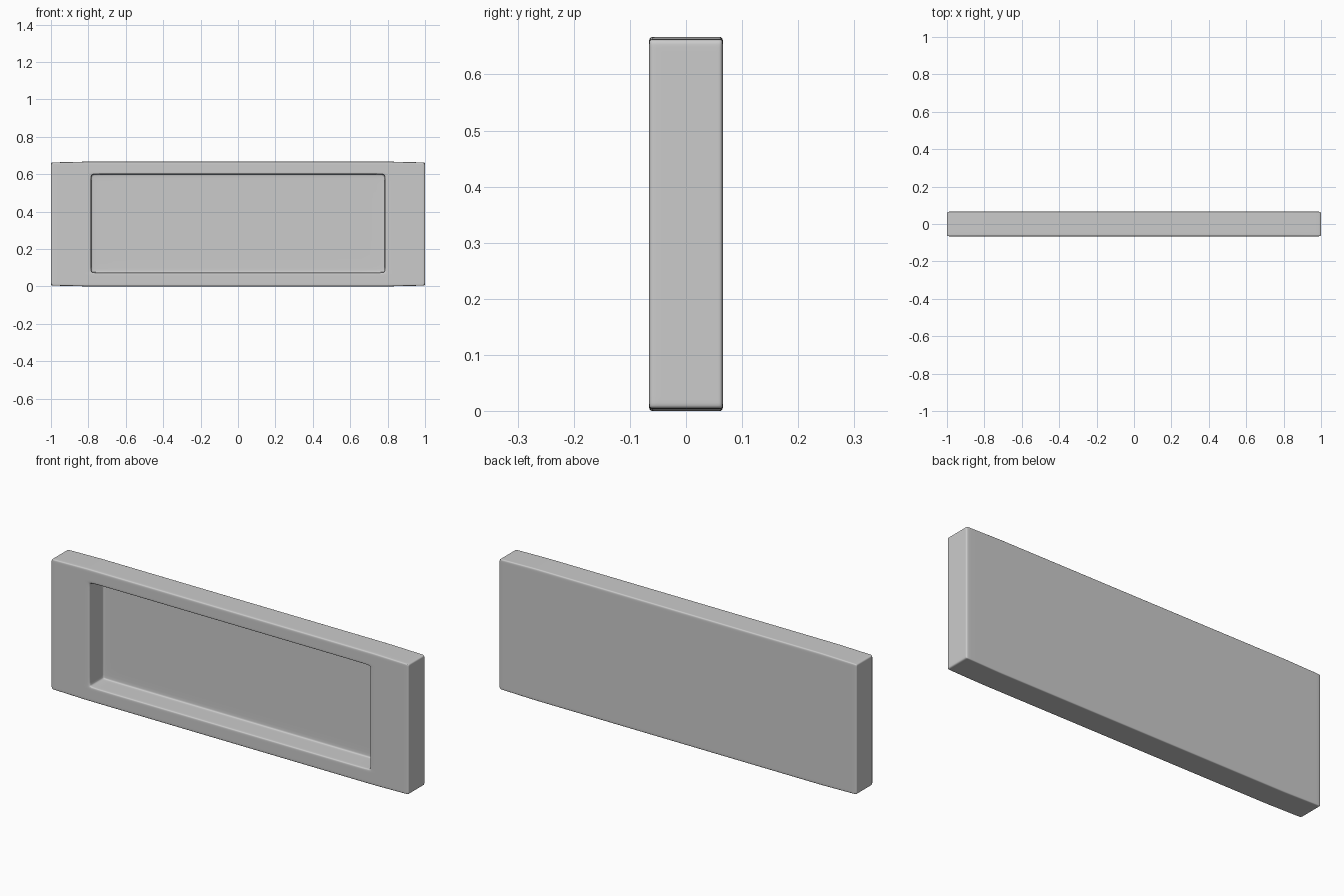
import bpy, bmesh

if "Cube" in bpy.data.objects:
    bpy.data.objects.remove(bpy.data.objects["Cube"])

# Grid lines of the control cage (tight pairs hold the rounded edges)
half = [0.76, 0.785, 0.81, 0.975, 1.0]
xs = [-v for v in reversed(half)] + half
ys = [-0.066, -0.057, 0.036, 0.045, 0.057, 0.066]
zs = [0.0, 0.015, 0.06, 0.073, 0.095, 0.575, 0.6, 0.613, 0.652, 0.667]


def solid(i, j, k):
    """True where the panel has material: the block minus the front pocket."""
    if not (0 <= i < len(xs) - 1 and 0 <= j < len(ys) - 1 and 0 <= k < len(zs) - 1):
        return False
    x, y, z = [(a[n] + a[n + 1]) / 2 for a, n in ((xs, i), (ys, j), (zs, k))]
    return not (abs(x) < 0.785 and y < 0.045 and 0.073 < z < 0.6)


bm = bmesh.new()
verts = {}


def vert(c):
    if c not in verts:
        x, y, z = xs[c[0]], ys[c[1]], zs[c[2]]
        # long edges ease in slightly towards the ends
        if abs(x) > 0.9:
            z += 0.004 if c[2] == 0 else -0.004 if c[2] == len(zs) - 1 else 0
        verts[c] = bm.verts.new((x, y, z))
    return verts[c]


# Skin the boundary between solid and empty cells
for i in range(len(xs) - 1):
    for j in range(len(ys) - 1):
        for k in range(len(zs) - 1):
            if not solid(i, j, k):
                continue
            for axis in range(3):
                for side in (0, 1):
                    n = [i, j, k]
                    n[axis] += 2 * side - 1
                    if solid(*n):
                        continue
                    quad = []
                    for u, v in ((0, 0), (1, 0), (1, 1), (0, 1)):
                        c = [i, j, k]
                        c[axis] += side
                        c[(axis + 1) % 3] += u
                        c[(axis + 2) % 3] += v
                        quad.append(vert(tuple(c)))
                    bm.faces.new(quad if side else quad[::-1])

# Recessed panel, smoothed
for f in bm.faces:
    f.smooth = True
mesh = bpy.data.meshes.new("recessed_panel")
bm.to_mesh(mesh)
bm.free()
panel = bpy.data.objects.new("recessed_panel", mesh)
bpy.context.collection.objects.link(panel)
sub = panel.modifiers.new("round_edges", "SUBSURF")
sub.levels = sub.render_levels = 2
